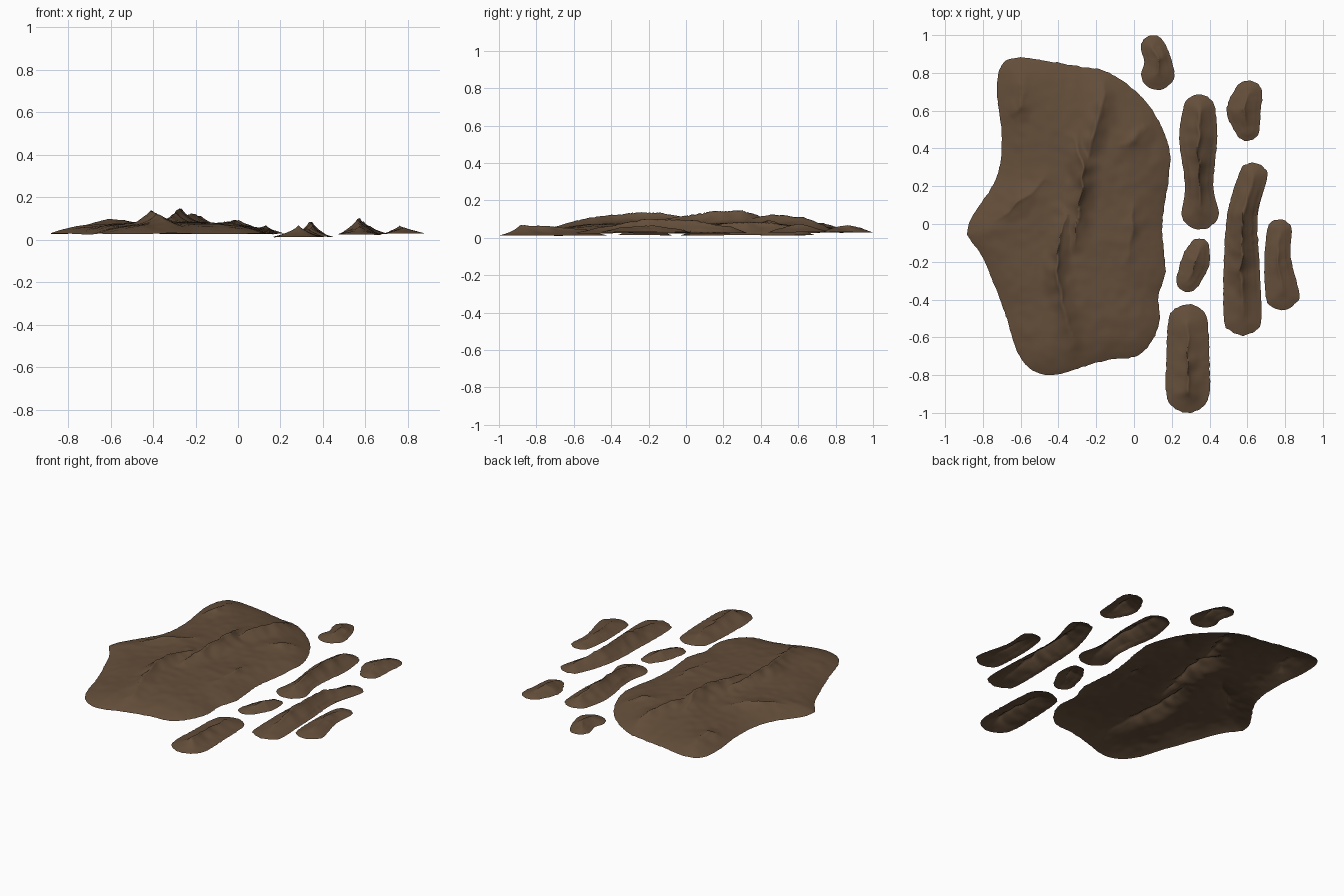
import bpy, bmesh, math
from mathutils import Vector, noise, kdtree
from mathutils.geometry import intersect_point_line

if "Cube" in bpy.data.objects:
    bpy.data.objects.remove(bpy.data.objects["Cube"])

soil = bpy.data.materials.new("brown earth")
soil.diffuse_color = (0.127, 0.076, 0.042, 1)
soil.use_nodes = True
soil.node_tree.nodes["Principled BSDF"].inputs["Base Color"].default_value = soil.diffuse_color


def smooth_loop(points, step):
    """Closed Catmull-Rom curve sampled evenly by step."""
    p = [Vector((q[0], q[1], 0)) for q in points]
    n, out = len(p), []
    for i in range(n):
        a, b, c, d = p[i - 1], p[i], p[(i + 1) % n], p[(i + 2) % n]
        k = max(2, round((c - b).length / step))
        for j in range(k):
            t = j / k
            out.append(0.5 * (2 * b + (c - a) * t + (2 * a - 5 * b + 4 * c - d) * t * t
                              + (3 * b - a - 3 * c + d) * t ** 3))
    return out


def ridge_height(x, y, crests):
    """Sharp crest plus broad shoulder along lines of (x, y, height)."""
    x += 0.014 * noise.noise((x * 14, y * 14, 3))
    y += 0.014 * noise.noise((x * 14, y * 14, 8))
    p, best = Vector((x, y, 0)), 0
    for line in crests:
        for a, b in zip(line, line[1:]):
            t = intersect_point_line(p, Vector((*a[:2], 0)), Vector((*b[:2], 0)))[1]
            q = Vector(a).lerp(Vector(b), min(1, max(0, t)))
            d = math.dist((x, y), q[:2])
            best = max(best, q.z * (0.45 * math.exp(-d / 0.013) + 0.55 * math.exp(-(d / 0.055) ** 2)))
    return best


def land(name, outline, edge, plateau, falloff, crests, rings, step, rough):
    """Open terrain sheet: rings shrinking from the outline to its centre."""
    loop = smooth_loop(outline, step)
    n = len(loop)
    c = sum(loop, Vector()) / n
    # slightly ragged shoreline
    loop = [p + (p - c).normalized() * 0.006 * noise.noise((p.x * 45, p.y * 45, 0)) for p in loop]
    tree = kdtree.KDTree(n)
    for i, p in enumerate(loop):
        tree.insert(p, i)
    tree.balance()

    def lift(p):
        d = tree.find(p)[2]
        fade = min(1, d / (0.6 * falloff))
        z = edge + plateau * (1 - math.exp(-d / falloff)) + fade * ridge_height(p.x, p.y, crests)
        z += rough * noise.noise((p.x * 5, p.y * 5, 1))
        z += rough * 0.5 * fade * noise.noise((p.x * 17, p.y * 17, 2))
        return (p.x, p.y, max(0, z))

    bm = bmesh.new()
    rows = [[bm.verts.new(lift(c + (p - c) * (1 - r / rings))) for p in loop] for r in range(rings)]
    tip = bm.verts.new(lift(c))
    for i in range(n):
        j = (i + 1) % n
        for a, b in zip(rows, rows[1:]):
            bm.faces.new((a[i], a[j], b[j], b[i]))
        bm.faces.new((rows[-1][i], rows[-1][j], tip))
    bmesh.ops.recalc_face_normals(bm, faces=bm.faces)
    if sum(f.normal.z for f in bm.faces) < 0:
        bmesh.ops.reverse_faces(bm, faces=bm.faces)
    for f in bm.faces:
        f.smooth = True
    me = bpy.data.meshes.new(name)
    bm.to_mesh(me)
    bm.free()
    me.materials.append(soil)
    bpy.context.collection.objects.link(bpy.data.objects.new(name, me))


def crest(height, *points):
    """Crest line that is tallest in the middle and tapers to both ends."""
    m = len(points) - 1
    return [(x, y, height * (0.3 + 0.7 * math.sin(math.pi * i / m))) for i, (x, y) in enumerate(points)]


def islet(name, edge, *spine):
    """Long island round a spine of (x, y, half width, crest height), listed north to south."""
    pts = [Vector(s[:2]) for s in spine]
    west, east = [], []
    for i in range(1, len(spine) - 1):
        run = (pts[i + 1] - pts[i - 1]).normalized()
        side = Vector((-run.y, run.x)) * spine[i][2]
        east.append(pts[i] + side)
        west.append(pts[i] - side)

    def cap(i, k):
        out = pts[i] - pts[k]
        mid = math.atan2(out.y, out.x)
        return [pts[i] + spine[i][2] * Vector((math.cos(mid + s * 0.7), math.sin(mid + s * 0.7)))
                for s in (-2, -1, 0, 1, 2)]

    outline = cap(0, 1) + west + cap(-1, -2) + east[::-1]
    land(name, outline, edge, 0.014, 0.05, [[(s[0], s[1], s[3]) for s in spine]], 22, 0.014, 0.004)


# Large land mass with its network of crests
coast = [(-.6, .88), (-.3, .835), (-.13, .8), (.06, .65), (.18, .43), (.185, .25), (.15, 0),
         (.165, -.25), (.13, -.38), (.13, -.54), (.03, -.69), (-.17, -.725), (-.45, -.8),
         (-.6, -.71), (-.69, -.45), (-.8, -.18), (-.88, -.02), (-.73, .24), (-.7, .45),
         (-.725, .7), (-.7, .84)]
land("main_land", coast, .028, .055, .13, [
    crest(.05, (-.16, .75), (-.17, .62), (-.22, .45), (-.26, .33)),
    crest(.072, (-.31, .44), (-.27, .3), (-.28, .15), (-.32, -.1)),
    crest(.065, (-.36, .05), (-.4, -.12), (-.41, -.28), (-.32, -.65)),
    crest(.03, (-.73, .02), (-.6, .12), (-.48, .23)),
    crest(.03, (-.08, .41), (0, .45), (.08, .53)),
    crest(.025, (-.01, .1), (-.01, 0), (-.03, -.18)),
    crest(.035, (-.59, .77), (-.6, .62), (-.66, .57))], 64, .018, .006)

# Chain of small islands
islet("north_islet", .03, (.1, .935, .065, .015), (.125, .87, .07, .03), (.125, .8, .09, .02))
islet("inner_long_island", .014, (.345, .6, .085, .04), (.34, .45, .1, .06), (.345, .2, .075, .055),
      (.35, .07, .1, .025))
islet("north_east_islet", .03, (.605, .685, .075, .015), (.58, .6, .09, .035), (.6, .505, .065, .015))
islet("outer_long_island", .025, (.63, .25, .075, .02), (.575, .05, .08, .06), (.57, -.22, .095, .065),
      (.575, -.49, .1, .015))
islet("east_island", .03, (.77, -.04, .065, .01), (.76, -.18, .07, .028), (.785, -.365, .09, .012))
islet("middle_islet", .015, (.345, -.13, .055, .015), (.325, -.2, .075, .03), (.285, -.3, .06, .01))
islet("south_island", .012, (.285, -.53, .105, .02), (.285, -.75, .115, .04), (.285, -.885, .115, .045))
